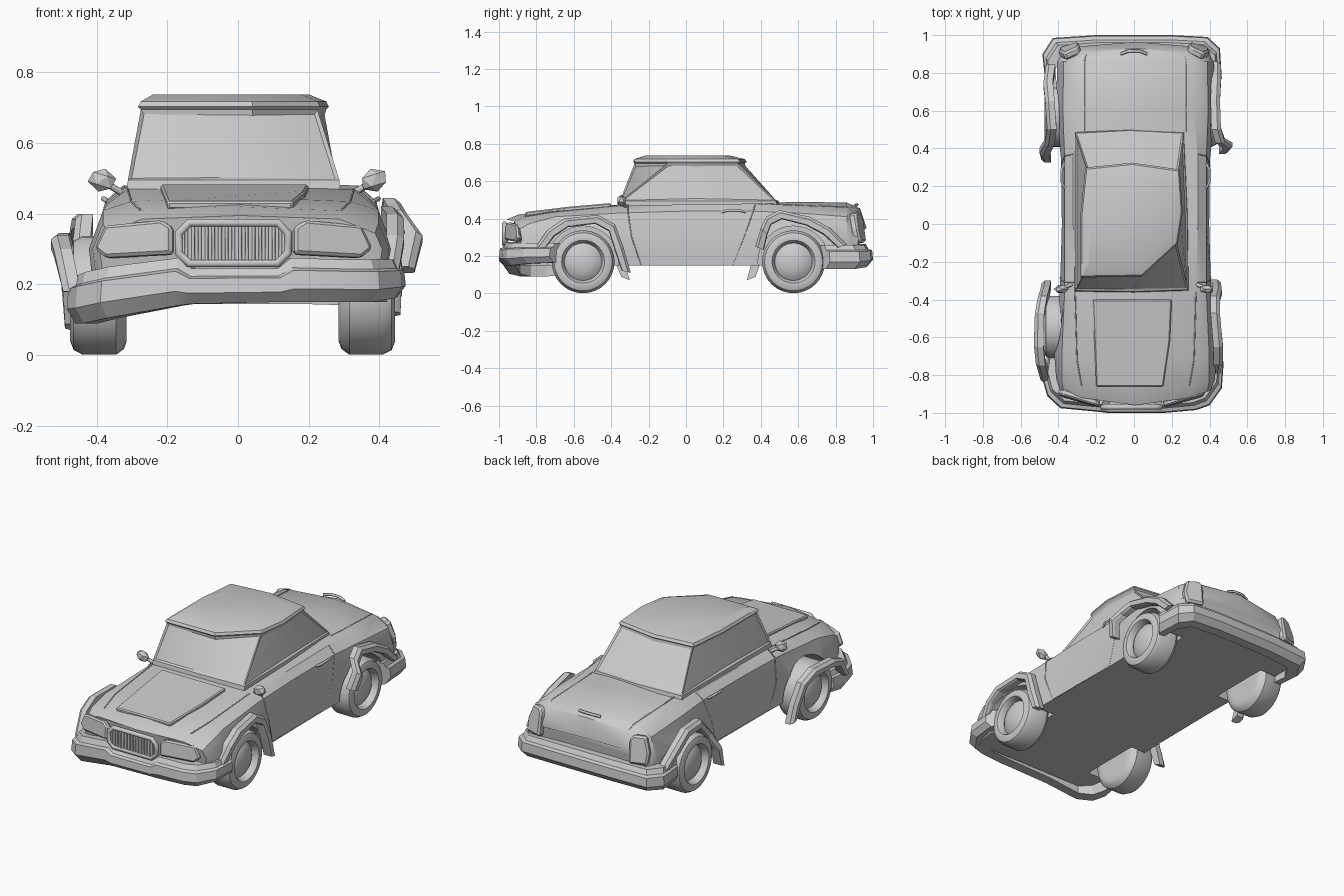
import bpy, bmesh, math
from mathutils import Vector, Matrix

if "Cube" in bpy.data.objects:
    bpy.data.objects.remove(bpy.data.objects["Cube"])


def finish(name, bm, angle=None):
    bmesh.ops.recalc_face_normals(bm, faces=bm.faces[:])
    me = bpy.data.meshes.new(name)
    bm.to_mesh(me)
    bm.free()
    ob = bpy.data.objects.new(name, me)
    bpy.context.collection.objects.link(ob)
    if angle:
        bpy.ops.object.select_all(action='DESELECT')
        ob.select_set(True)
        bpy.context.view_layer.objects.active = ob
        bpy.ops.object.shade_smooth_by_angle(angle=math.radians(angle))
    return ob


def loft(rings):
    """Closed rings joined in order and capped at both ends."""
    bm = bmesh.new()
    vs = [[bm.verts.new(p) for p in r] for r in rings]
    for a, b in zip(vs, vs[1:]):
        for i in range(len(a)):
            j = (i + 1) % len(a)
            bm.faces.new((a[i], a[j], b[j], b[i]))
    bm.faces.new(vs[0])
    bm.faces.new(vs[-1])
    return bm


def slab(name, pts, thick):
    pts = [Vector(p) for p in pts]
    n = (pts[2] - pts[0]).cross(pts[3] - pts[1]).normalized() * thick / 2
    ob = finish(name, loft([[p - n for p in pts], [p + n for p in pts]]))
    m = ob.modifiers.new("edge", 'BEVEL')
    m.width = thick * 0.25
    return ob


def rod(name, pts, r=0.004, closed=False):
    cu = bpy.data.curves.new(name, 'CURVE')
    cu.dimensions = '3D'
    cu.bevel_depth = r
    cu.bevel_resolution = 1
    cu.use_fill_caps = True
    sp = cu.splines.new('POLY')
    sp.points.add(len(pts) - 1)
    for q, p in zip(sp.points, pts):
        q.co = (*p, 1)
    sp.use_cyclic_u = closed
    ob = bpy.data.objects.new(name, cu)
    bpy.context.collection.objects.link(ob)
    return ob


# Body shell: y, bow, half widths and heights of each cross-section
stations = [
    (-.96, .5, .38, .40, .38, .345, .28, .385, .395),
    (-.90, .45, .40, .42, .39, .375, .29, .408, .42),
    (-.72, .15, .42, .43, .39, .41, .31, .435, .447),
    (-.35, 0, .39, .40, .375, .43, .32, .47, .475),
    (0, 0, .38, .39, .375, .44, .33, .475, .475),
    (.35, 0, .385, .395, .375, .44, .33, .48, .48),
    (.60, 0, .40, .42, .385, .43, .31, .47, .49),
    (.86, 0, .40, .415, .38, .41, .30, .46, .485),
    (.93, -.3, .39, .40, .36, .38, .28, .43, .455),
    (.965, -.3, .38, .39, .35, .32, .28, .34, .35)]
rings = []
for y, bow, wb, ws, wh, zh, wt, zt, zc in stations:
    half = [(wb, .15), (ws, .30), (wh, zh), (wt, zt)]
    prof = half + [(0, zc)] + [(-x, z) for x, z in half[::-1]]
    rings.append([(x + .008, y + bow * x * x, z) for x, z in prof])
body = finish("body", loft(rings))

# Wheels and the wells they sit in
wheels = [("front_right", .365, -.55, 1), ("front_left", -.395, -.55, -1),
          ("rear_right", .365, .575, 1), ("rear_left", -.395, .575, -1)]
tyre = [(-.08, .10), (-.08, .13), (-.072, .152), (-.05, .168), (.045, .168), (.07, .155),
        (.08, .13), (.078, .115), (.062, .105), (.04, .10), (.055, .08), (.066, .045), (.069, .01)]
for name, x, y, s in wheels:
    cut = []
    for cx in (.285 * s, .6 * s):
        cut.append([(cx, y + .19 * math.cos(a * math.tau / 32), .17 + .19 * math.sin(a * math.tau / 32))
                    for a in range(32)])
    cutter = finish("well_cutter", loft(cut))
    cutter.hide_render = True
    m = body.modifiers.new("well", 'BOOLEAN')
    m.object = cutter
    m.operation = 'DIFFERENCE'
    m.solver = 'EXACT'
    bpy.context.view_layer.objects.active = body
    bpy.ops.object.modifier_apply(modifier=m.name)
    bpy.data.objects.remove(cutter)
    wr = [[(x + s * o, y + r * math.cos(a * math.tau / 32), .169 + r * math.sin(a * math.tau / 32))
           for a in range(32)] for o, r in tyre]
    finish("wheel_" + name, loft(wr), 35)
bpy.ops.object.select_all(action='DESELECT')
body.select_set(True)
bpy.context.view_layer.objects.active = body
bpy.ops.object.shade_smooth_by_angle(angle=math.radians(30))

# Cabin with a pushed-back front right pillar and recessed windows
base = [(-.315, -.36), (0, -.365), (.29, -.355), (.285, .05), (.265, .49), (-.02, .505), (-.315, .49), (-.315, .05)]
eave = [(-.275, -.275), (.04, -.27), (.225, -.10), (.25, .06), (.235, .28), (-.01, .315), (-.25, .29), (-.275, .05)]
top = [(-.24, -.21), (.02, -.215), (.18, -.08), (.20, .05), (.19, .20), (-.01, .23), (-.21, .21), (-.23, .02)]
bm = loft([[(x, y, .455) for x, y in base],
           [(x * .99, y * .98, .495) for x, y in base],
           [(x, y, .695) for x, y in eave],
           [(x * 1.03, y * 1.03, .703) for x, y in eave],
           [(x, y, .718) for x, y in eave],
           [(x, y, .738) for x, y in top]])
bm.faces.ensure_lookup_table()
bmesh.ops.recalc_face_normals(bm, faces=bm.faces[:])
for pair in ((8, 9), (10, 11), (12, 13), (14, 15)):
    bm.faces.ensure_lookup_table()
    bmesh.ops.inset_region(bm, faces=[bm.faces[i] for i in pair], thickness=.014, depth=-.008)
finish("cabin", bm, 25)


# Bumpers: x, y, bottom, top along the outer edge
def bumper(name, path):
    rs = []
    for x, y, lo, hi in path:
        h = hi - lo
        rs.append([(x * k, y * q, lo + h * t) for k, q, t in
                   ((.86, .91, 0), (.95, .97, 0), (1, 1, .3), (.99, .995, .72), (.96, .975, .78), (.94, .96, 1), (.86, .91, 1))])
    finish(name, loft(rs), 20)


bumper("front_bumper", [(-.47, -.72, .10, .22), (-.485, -.82, .09, .225), (-.46, -.91, .09, .235), (-.39, -.975, .105, .25),
                        (-.18, -.995, .14, .275), (-.14, -1, .145, .245), (.12, -1, .15, .245), (.16, -1, .15, .275),
                        (.33, -.985, .15, .27), (.40, -.96, .15, .27), (.465, -.87, .16, .27), (.475, -.73, .165, .27)])
bumper("rear_bumper", [(-.47, .75, .13, .25), (-.485, .90, .13, .255), (-.43, .985, .14, .26), (-.2, 1, .145, .265),
                       (.2, 1, .145, .265), (.39, .99, .14, .26), (.455, .93, .13, .26), (.465, .77, .13, .26)])


# Bent wheel arch mouldings
def arch(name, wy, path):
    rs = []
    for x, y, z in path:
        s = 1 if x > 0 else -1
        d = Vector((0, wy - y, .17 - z)).normalized()
        rs.append([Vector((x - s * i, y, z)) + d * o for o, i in
                   ((0, .05), (0, .018), (.015, 0), (.045, 0), (.05, .012), (.05, .05))])
    finish(name, loft(rs))


arch("arch_front_right", -.55, [(.455, -.81, .24), (.47, -.74, .34), (.47, -.65, .40), (.455, -.47, .42),
                                (.455, -.38, .37), (.465, -.335, .25), (.46, -.295, .11)])
arch("arch_front_left", -.55, [(-.495, -.84, .18), (-.52, -.75, .30), (-.53, -.65, .34), (-.525, -.47, .345),
                               (-.51, -.38, .29), (-.495, -.33, .17), (-.49, -.30, .07)])
arch("arch_rear_right", .575, [(.46, .86, .26), (.46, .77, .35), (.455, .66, .41), (.46, .50, .445),
                               (.48, .43, .41), (.522, .40, .35), (.50, .37, .25)])
arch("arch_rear_left", .575, [(-.465, .86, .24), (-.48, .76, .34), (-.47, .65, .40), (-.46, .50, .40),
                              (-.47, .42, .31), (-.50, .36, .20), (-.49, .325, .07)])

# Grille: octagonal back plate, frame and bars
w, h, c = .155, .058, .03
octagon = [(-w, -h + c), (-w + c, -h), (w - c, -h), (w, -h + c), (w, h - c), (w - c, h), (-w + c, h), (-w, h - c)]
gp = [(x - .013, -.962, z + .317) for x, z in octagon]
slab("grille_plate", gp, .02)
rod("grille_frame", [(x, y - .008, z) for x, y, z in gp], .013, True)
for i in range(15):
    x = -.013 + (i - 7) * .019
    t = .042 if abs(i - 7) > 6 else .054
    rod("grille_bar", [(x, -.972, .317 - t), (x, -.972, .317 + t)], .005)

# Headlights, tail lights, mirrors, doors and handles on both sides
for s, side in ((1, "right"), (-1, "left")):
    o = -.013
    slab("headlight_" + side, [(o + s * .17, -.955, .285), (o + s * .36, -.905, .275), (o + s * .39, -.885, .30),
                               (o + s * .36, -.89, .365), (o + s * .20, -.94, .38), (o + s * .17, -.95, .36)], .035)
    slab("tail_light_" + side, [(s * .29, .945, .27), (s * .39, .915, .27), (s * .395, .90, .34),
                                (s * .365, .885, .425), (s * .30, .915, .43), (s * .285, .93, .40)], .045)
    bm = bmesh.new()
    bmesh.ops.create_icosphere(bm, subdivisions=1, radius=1,
                               matrix=Matrix.Translation((s * .385, -.345, .495)) @ Matrix.Rotation(s * -.3, 4, 'Y')
                               @ Matrix.Diagonal((.042, .025, .034, 1)))
    finish("mirror_" + side, bm)
    rod("mirror_stalk_" + side, [(s * .33, -.32, .46), (s * .38, -.34, .49)], .01)
    X = lambda v: s * v + .008
    rod("door_seam_" + side, [(X(.33), -.31, .475), (X(.376), -.31, .435), (X(.399), -.29, .30), (X(.386), -.24, .153),
                              (X(.382), .25, .153), (X(.393), .31, .30), (X(.375), .36, .44), (X(.33), .37, .479)], .003)
    rod("door_handle_" + side, [(X(.375), .19, .435), (X(.39), .22, .443), (X(.39), .29, .443), (X(.375), .32, .435)], .007)
    rod("hood_seam_" + side, [(X(.32), -.36, .469), (X(.31), -.72, .435), (X(.285), -.86, .412)], .003)
    rod("boot_seam_" + side, [(X(.27), .48, .479), (X(.27), .60, .472), (X(.27), .86, .463), (X(.26), .905, .43)], .003)

# Raised hood panel and boot handle
slab("hood_panel", [(-.22, -.40, .471), (.20, -.40, .471), (.19, -.62, .452), (.155, -.86, .423), (-.20, -.86, .423)], .024)
rod("boot_handle", [(-.07, .90, .468), (-.03, .915, .475), (.03, .915, .475), (.07, .90, .468)], .008)
